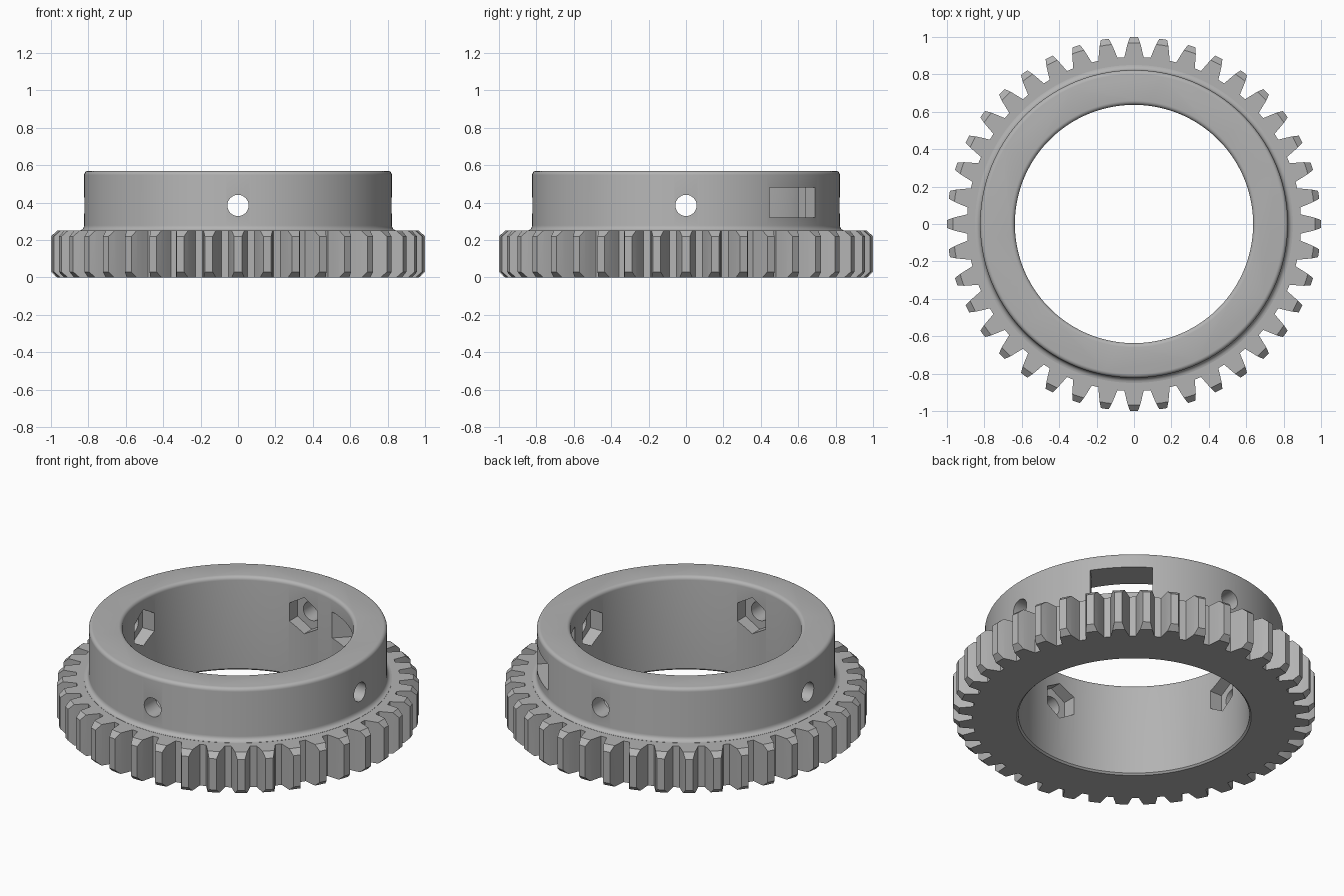
import bpy, bmesh, math
from mathutils import Matrix

if "Cube" in bpy.data.objects:
    bpy.data.objects.remove(bpy.data.objects["Cube"])

TAU = 2 * math.pi
TEETH, GEAR_H, TOP, BORE, COLLAR = 40, 0.25, 0.57, 0.637, 0.823

metal = bpy.data.materials.new("plain grey")
metal.diffuse_color = (0.45, 0.45, 0.45, 1)
metal.use_nodes = True
metal.node_tree.nodes["Principled BSDF"].inputs["Base Color"].default_value = metal.diffuse_color


def finish(name, bm):
    bmesh.ops.remove_doubles(bm, verts=bm.verts, dist=1e-6)
    bmesh.ops.recalc_face_normals(bm, faces=bm.faces)
    me = bpy.data.meshes.new(name)
    bm.to_mesh(me)
    bm.free()
    me.materials.append(metal)
    ob = bpy.data.objects.new(name, me)
    bpy.context.collection.objects.link(ob)
    return ob


def lathe(name, profile, n=160):
    """Solid of revolution from (radius, z) points, capped at both ends."""
    bm = bmesh.new()
    rings = [[bm.verts.new((r * math.cos(TAU * i / n), r * math.sin(TAU * i / n), z))
              for i in range(n)] for r, z in profile]
    for a, b in zip(rings, rings[1:]):
        for i in range(n):
            j = (i + 1) % n
            bm.faces.new((a[i], a[j], b[j], b[i]))
    bm.faces.new(rings[0])
    bm.faces.new(rings[-1])
    return finish(name, bm)


def arc(cr, cz, rad, a0, a1, n=5):
    return [(cr + rad * math.cos(math.radians(a0 + (a1 - a0) * i / n)),
             cz + rad * math.sin(math.radians(a0 + (a1 - a0) * i / n))) for i in range(n + 1)]


def radial_prism(name, sides, radius, r0, r1, z, angle):
    """Prism lying along a radius, one corner pointing up."""
    bm = bmesh.new()
    bmesh.ops.create_cone(bm, cap_ends=True, segments=sides, radius1=radius,
                          radius2=radius, depth=r1 - r0)
    if sides == 6:  # put a corner on the local x axis, which becomes z
        v = max(bm.verts, key=lambda q: q.co.x)
        bm.transform(Matrix.Rotation(-math.atan2(v.co.y, v.co.x), 4, 'Z'))
    bm.transform(Matrix.Rotation(angle, 4, 'Z') @ Matrix.Translation(((r0 + r1) / 2, 0, z))
                 @ Matrix.Rotation(math.pi / 2, 4, 'Y'))
    return finish(name, bm)


def radial_box(name, half, r0, r1, z0, z1, angle):
    bm = bmesh.new()
    bmesh.ops.create_cube(bm, size=1)
    bm.transform(Matrix.Rotation(angle, 4, 'Z')
                 @ Matrix.Translation(((r0 + r1) / 2, 0, (z0 + z1) / 2))
                 @ Matrix.Diagonal((r1 - r0, 2 * half, z1 - z0, 1)))
    return finish(name, bm)


def combine(ob, tool, op):
    mod = ob.modifiers.new(op, 'BOOLEAN')
    mod.operation, mod.solver, mod.object = op, 'EXACT', tool
    bpy.context.view_layer.objects.active = ob
    bpy.ops.object.modifier_apply(modifier=mod.name)
    bpy.data.objects.remove(tool, do_unlink=True)


# Toothed gear: extruded tooth outline
flank = [(0.893, 0.052), (0.925, 0.044), (0.965, 0.034), (1.0, 0.021)]
outline = [(r, -h) for r, h in flank] + [(r, h) for r, h in reversed(flank)]
bm = bmesh.new()
loop = []
for t in range(TEETH):
    a = TAU * t / TEETH
    for r, h in outline:
        x = math.sqrt(r * r - h * h)
        loop.append(bm.verts.new((x * math.cos(a) - h * math.sin(a),
                                  x * math.sin(a) + h * math.cos(a), 0)))
face = bm.faces.new(loop)
ext = bmesh.ops.extrude_face_region(bm, geom=[face])
for v in ext["geom"]:
    if isinstance(v, bmesh.types.BMVert):
        v.co.z = GEAR_H
gear = finish("gear_ring", bm)

# Bevelled tooth tips
envelope = lathe("tip_bevel", [(0.93, -0.035), (1.002, 0.032),
                               (1.002, GEAR_H - 0.032), (0.93, GEAR_H + 0.035)])
combine(gear, envelope, 'INTERSECT')

# Collar with a rounded rim and a fillet at its foot
collar = lathe("collar", [(0.85, 0.1), (0.85, GEAR_H)]
               + arc(COLLAR + 0.027, GEAR_H + 0.028, 0.027, 270, 180)
               + arc(COLLAR - 0.022, TOP - 0.022, 0.022, 0, 90))
combine(gear, collar, 'UNION')

# Centre bore with softened edges
bore = lathe("bore", [(BORE + 0.01, -0.05), (BORE + 0.01, 0), (BORE, 0.01)]
             + arc(BORE + 0.022, TOP - 0.022, 0.022, 180, 90)
             + [(BORE + 0.022, TOP + 0.05)])
combine(gear, bore, 'DIFFERENCE')

# Four screw holes with hexagonal nut pockets on the inside
for k in range(4):
    a = k * math.pi / 2
    combine(gear, radial_prism("screw_hole", 32, 0.057, 0.5, 0.95, 0.385, a), 'DIFFERENCE')
    combine(gear, radial_prism("nut_pocket", 6, 0.11, 0.5, 0.71, 0.385, a), 'DIFFERENCE')

# Window through the collar, wider on the inside
combine(gear, radial_box("window", 0.172, 0.4, 0.95, 0.32, 0.48, math.pi / 4), 'DIFFERENCE')
combine(gear, radial_box("window_recess", 0.275, 0.4, 0.728, 0.32, 0.48, math.pi / 4), 'DIFFERENCE')

gear.select_set(True)
bpy.context.view_layer.objects.active = gear
bpy.ops.object.shade_smooth_by_angle(angle=math.radians(25))
